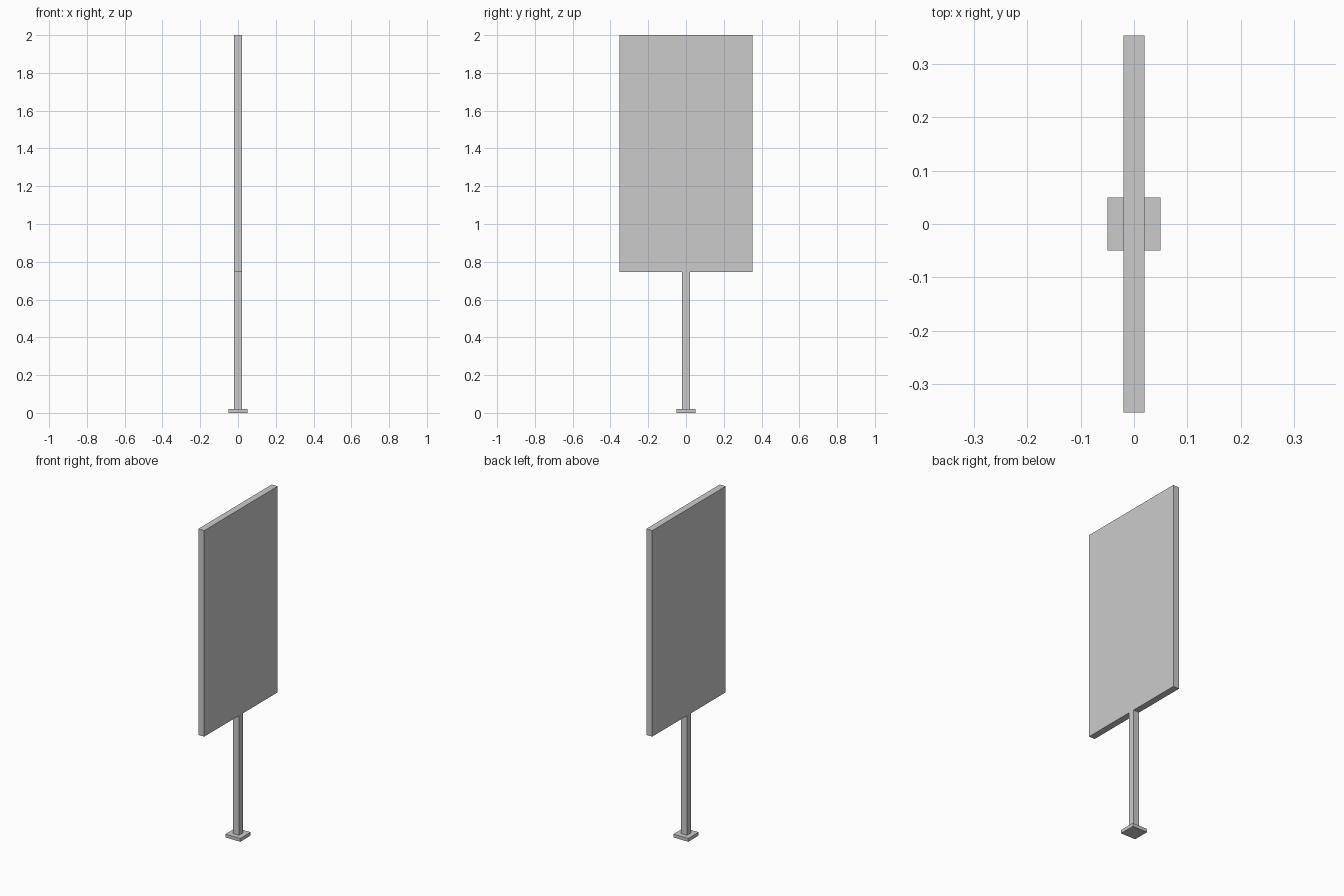
import bpy

if "Cube" in bpy.data.objects:
    bpy.data.objects.remove(bpy.data.objects["Cube"])


def box(name, width, depth, z0, z1):
    """Box centred on x = y = 0, spanning z0 to z1."""
    bpy.ops.mesh.primitive_cube_add(size=1, location=(0, 0, (z0 + z1) / 2))
    obj = bpy.context.object
    obj.name = name
    obj.scale = (width, depth, z1 - z0)
    bpy.ops.object.transform_apply(location=False, rotation=False, scale=True)
    return obj


BASE_TOP, PANEL_BOTTOM, TOP = 0.02, 0.747, 2.0

# Square foot plate
box("base_plate", 0.10, 0.10, 0, BASE_TOP)
# Slim square post
box("post", 0.04, 0.04, BASE_TOP, PANEL_BOTTOM)
# Tall display panel, facing +x and -x
box("display_panel", 0.04, 0.706, PANEL_BOTTOM, TOP)
